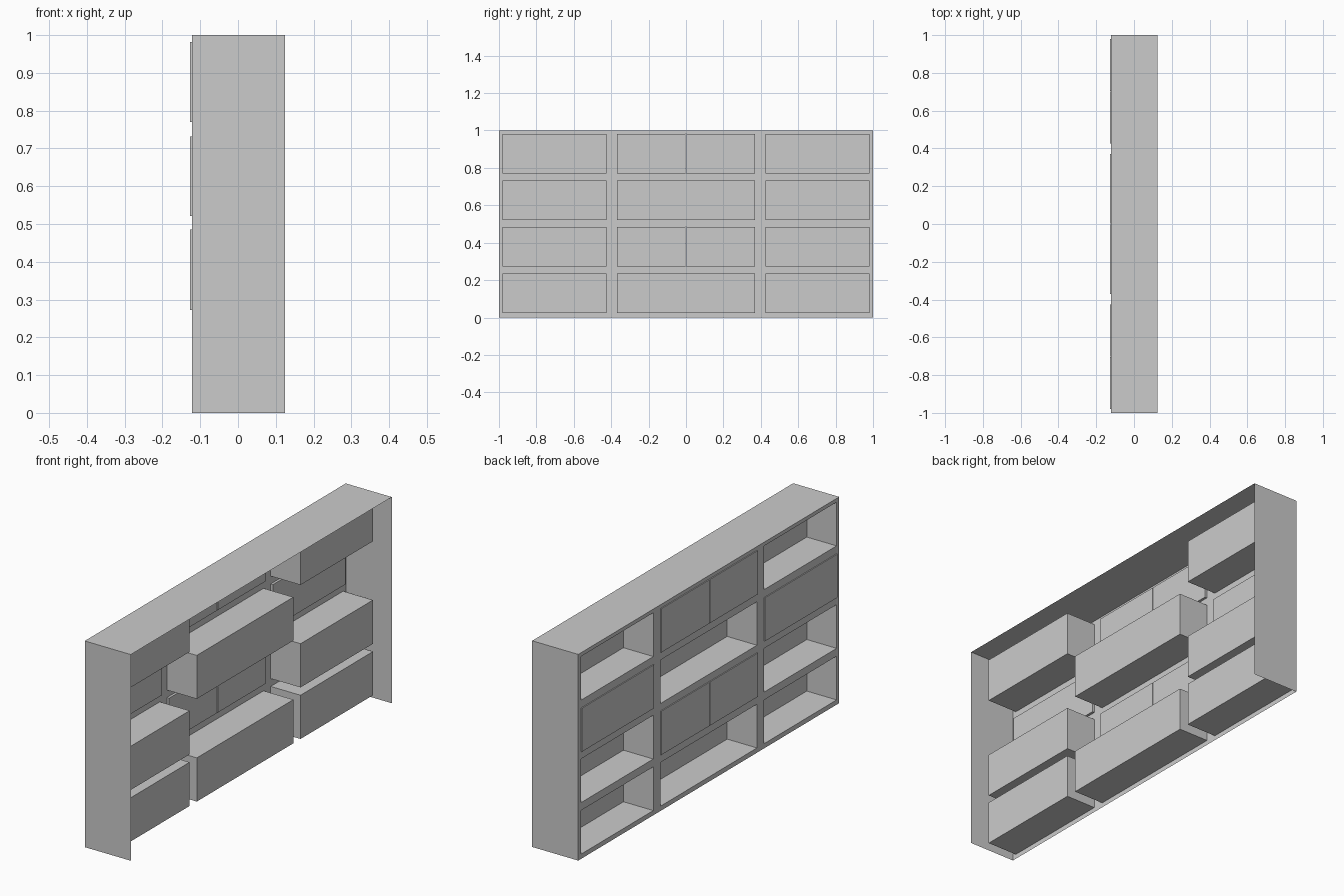
import bpy, bmesh
from mathutils import Vector

if "Cube" in bpy.data.objects:
    bpy.data.objects.remove(bpy.data.objects["Cube"])

FRONT, BACK = -0.122, 0.125          # frame plane and rear edge of the casing
NICHE_BACK = 0.038
COLS = [(-0.98, -0.425), (-0.37, 0.37), (0.425, 0.98)]
ROWS = [(0.023, 0.235), (0.273, 0.485), (0.521, 0.732), (0.77, 0.982)]
DOOR_CELLS = {(1, 3), (0, 2), (2, 2), (1, 1)}


def finish(name, bm):
    mesh = bpy.data.meshes.new(name)
    bm.to_mesh(mesh)
    bm.free()
    obj = bpy.data.objects.new(name, mesh)
    bpy.context.collection.objects.link(obj)
    return obj


def box(name, lo, hi, open_sides=()):
    """Box between two corners, leaving out faces that point along open_sides."""
    bm = bmesh.new()
    bmesh.ops.create_cube(bm, size=1)
    lo, hi = Vector(lo), Vector(hi)
    for v in bm.verts:
        v.co = (lo + hi) / 2 + v.co * (hi - lo)
    bm.normal_update()
    gone = [f for f in bm.faces if any(f.normal.dot(Vector(d)) > 0.9 for d in open_sides)]
    bmesh.ops.delete(bm, geom=gone, context='FACES')
    return finish(name, bm)


# casing: thin top and two ends, open at the rear and underneath
box("casing", (FRONT, -1, 0), (BACK, 1, 1), [(-1, 0, 0), (1, 0, 0), (0, 0, -1)])

# face frame: thin grid with the cell openings left out
bm = bmesh.new()
ys = [-1] + [y for c in COLS for y in c] + [1]
zs = [0] + [z for r in ROWS for z in r] + [1]
grid = [[bm.verts.new((FRONT, y, z)) for z in zs] for y in ys]
for i in range(len(ys) - 1):
    for j in range(len(zs) - 1):
        if i % 2 and j % 2:
            continue
        bm.faces.new((grid[i][j], grid[i][j + 1], grid[i + 1][j + 1], grid[i + 1][j]))
finish("face_frame", bm)

# cells: open niches or pairs of doors
for c, (y0, y1) in enumerate(COLS):
    for r, (z0, z1) in enumerate(ROWS):
        if (c, r) in DOOR_CELLS:
            mid = (y0 + y1) / 2
            gap = 0.002 if c == 1 else 0.0005
            box(f"door_a_{c}_{r}", (-0.127, y0, z0), (-0.11, mid - gap, z1))
            box(f"door_b_{c}_{r}", (-0.127, mid + gap, z0), (-0.11, y1, z1))
        else:
            box(f"niche_{c}_{r}", (FRONT, y0, z0), (NICHE_BACK, y1, z1), [(-1, 0, 0)])
